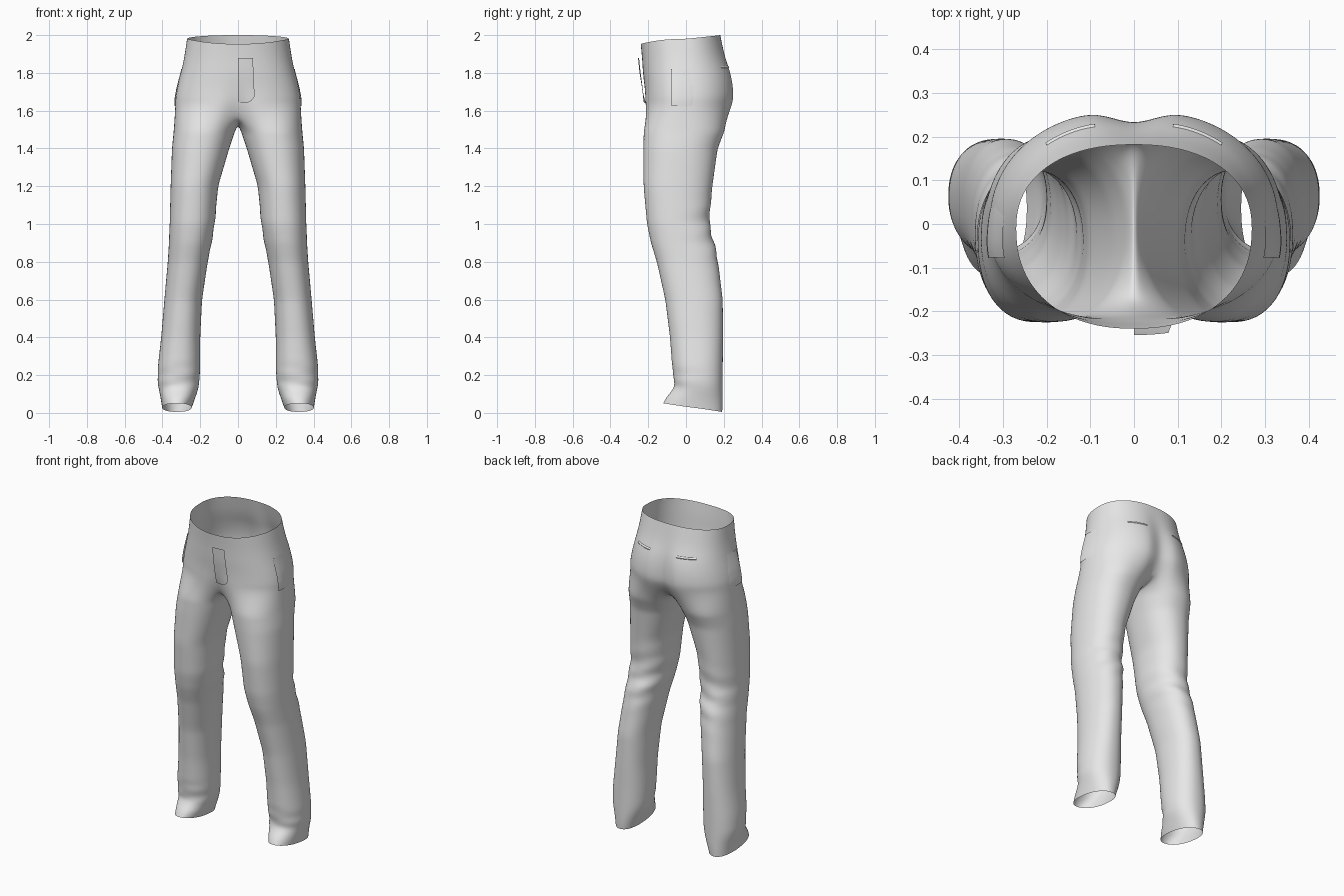
import bpy, bmesh
from math import sin, cos, pi, exp, radians, copysign

cube = bpy.data.objects.get("Cube")
if cube:
    bpy.data.objects.remove(cube)

cloth = bpy.data.materials.new("grey_cloth")
cloth.diffuse_color = (0.8, 0.8, 0.8, 1)
cloth.use_nodes = True
cloth.node_tree.nodes["Principled BSDF"].inputs["Base Color"].default_value = (0.8, 0.8, 0.8, 1)

OUTER, INNER = 28, 10      # segments around the outside and along the inseam
RING = OUTER + INNER

# Hip sections: height, half width, front, back, front dip, back dip
HIPS = [
    (1.62, .332, -.222, .252, .025, .035),
    (1.66, .332, -.222, .262, .014, .035),
    (1.72, .322, -.222, .262, .004, .032),
    (1.80, .302, -.228, .246, 0, .022),
    (1.88, .285, -.232, .212, 0, .008),
    (1.98, .270, -.240, .182, 0, 0),
]

# Leg sections: height, inner x, outer x, front, back
LEG = [
    (.028, .245, .402, -.120, .192),
    (.070, .230, .408, -.105, .195),
    (.110, .215, .416, -.068, .195),
    (.150, .205, .426, -.060, .195),
    (.250, .200, .424, -.074, .195),
    (.400, .200, .407, -.085, .196),
    (.600, .190, .390, -.110, .195),
    (.800, .160, .372, -.155, .170),
    (.900, .140, .366, -.186, .150),
    (1.00, .123, .362, -.207, .122),
    (1.20, .105, .357, -.225, .140),
    (1.40, .046, .350, -.226, .168),
    (1.50, .012, .340, -.224, .208),
]


def section(table, z):
    """Blend the two neighbouring sections at height z."""
    for low, high in zip(table, table[1:]):
        if z <= high[0]:
            break
    t = (z - low[0]) / (high[0] - low[0])
    return [a + (b - a) * t for a, b in zip(low, high)][1:]


def power(v, n):
    return copysign(abs(v) ** (2 / n), v)


def hip_point(angle, z, offset=0):
    """Point on the left half of the hips; -90 degrees is the front centre."""
    half, front, back, front_dip, back_dip = section(HIPS, z)
    c, s = max(cos(angle), 0), sin(angle)
    mid = -.01
    x = (half + offset) * power(c, 2.25)
    reach = (back - mid if s > 0 else mid - front) + offset
    dip = back_dip if s > 0 else front_dip
    y = mid + reach * power(s, 2.25) - copysign(dip, s) * exp(-(x / .06) ** 2)
    return x, y, z


def leg_point(angle, z, tilt):
    """Point around the left leg, with soft folds at knee and ankle."""
    inner, outer, front, back = section(LEG, z)
    c, s = cos(angle), sin(angle)
    knee = .035 * exp(-((z - .95) / .13) ** 2) * max(0, .4 + s - .3 * c)
    ankle = .03 * exp(-((z - .16) / .08) ** 2) * max(0, .3 - s)
    fold = 1 + knee * sin(52 * z + 2.2 * c) + ankle * sin(75 * z + 2 * c)
    x = (inner + outer) / 2 + (outer - inner) / 2 * power(c, 2.2) * fold
    y = (front + back) / 2 + (back - front) / 2 * power(s, 2.2) * fold
    return x, y, z - tilt * s


def make_object(name, bm, mirrored, levels):
    bmesh.ops.recalc_face_normals(bm, faces=bm.faces)
    mesh = bpy.data.meshes.new(name)
    bm.to_mesh(mesh)
    bm.free()
    mesh.materials.append(cloth)
    mesh.shade_smooth()
    obj = bpy.data.objects.new(name, mesh)
    bpy.context.collection.objects.link(obj)
    if mirrored:
        mirror = obj.modifiers.new("mirror", 'MIRROR')
        mirror.use_clip = True
        mirror.merge_threshold = .002
    if levels:
        sub = obj.modifiers.new("smooth", 'SUBSURF')
        sub.levels = sub.render_levels = levels
    return obj


def bridge(bm, a, b, closed):
    count = len(a) if closed else len(b) - 1
    for i in range(count):
        j = (i + 1) % len(a)
        bm.faces.new((a[i], a[j], b[j], b[i]))


# Trousers: one leg lofted up to the crotch, then half of the hips, mirrored
bm = bmesh.new()
rings = []
steps = 42
start, end = LEG[0][0], LEG[-1][0]
for r in range(steps + 1):
    z = start + (end - start) * r / steps
    ring = []
    for i in range(RING):
        if i <= OUTER:
            angle = radians(-135 + 270 * i / OUTER)
        else:
            angle = radians(135 + 90 * (i - OUTER) / INNER)
        ring.append(bm.verts.new(leg_point(angle, z, .023 * max(0, 1 - r / 4))))
    rings.append(ring)

# Crotch ring: outer half on the hips, inner half sagging along the centre line
crotch_z = HIPS[0][0]
ring = [bm.verts.new(hip_point(-pi / 2 + pi * i / OUTER, crotch_z))
        for i in range(OUTER + 1)]
front_y, back_y = ring[0].co.y, ring[-1].co.y
for i in range(1, INNER):
    u = pi * i / INNER
    y = (front_y + back_y) / 2 + (back_y - front_y) / 2 * cos(u)
    ring.append(bm.verts.new((0, y, crotch_z - .1 * sin(u) ** .8)))
rings.append(ring)
for a, b in zip(rings, rings[1:]):
    bridge(bm, a, b, True)

# Hips up to the waist edge, which is lower at the front
below = ring[:OUTER + 1]
hip_steps = 9
for r in range(1, hip_steps + 1):
    t = r / hip_steps
    z = crotch_z + (HIPS[-1][0] - crotch_z) * t
    row = []
    for i in range(OUTER + 1):
        angle = -pi / 2 + pi * i / OUTER
        x, y, h = hip_point(angle, z)
        lift = .02 * sin(angle) if angle > 0 else -.027 * sin(angle) ** 2
        row.append(bm.verts.new((x, y, h + lift * t ** 3)))
    bridge(bm, below, row, False)
    below = row
make_object("trousers", bm, True, 2)


def patch(name, angles, heights, offset, round_corner=0, mirrored=True):
    """Thin cloth sheet lying just off the hip surface."""
    bm = bmesh.new()
    n = 10
    rows = []
    for r in range(n + 1):
        row = []
        for i in range(n + 1):
            s, t = i / n, r / n
            angle = radians(angles[0] + (angles[1] - angles[0]) * s)
            base = heights[0] + round_corner * s ** 4
            z = base + (heights[1] - base) * t
            row.append(bm.verts.new(hip_point(angle, z, offset(s, t))))
        rows.append(row)
    for a, b in zip(rows, rows[1:]):
        bridge(bm, a, b, False)
    return make_object(name, bm, mirrored, 0)


# Fly flap on the left of the front centre
patch("fly_flap", (-90, -77.5), (1.64, 1.88),
      lambda s, t: .01 + .012 * t, .035, False)

# Side pocket edges, standing off at the front and blending in behind
patch("side_pockets", (-15, 12), (1.625, 1.82),
      lambda s, t: .003 + .009 * (1 - s) * (1 - .5 * t) - .006 * s)

# Back pocket welts
patch("back_pocket_welts", (50, 75), (1.825, 1.837),
      lambda s, t: .001 + .004 * sin(pi * t))
